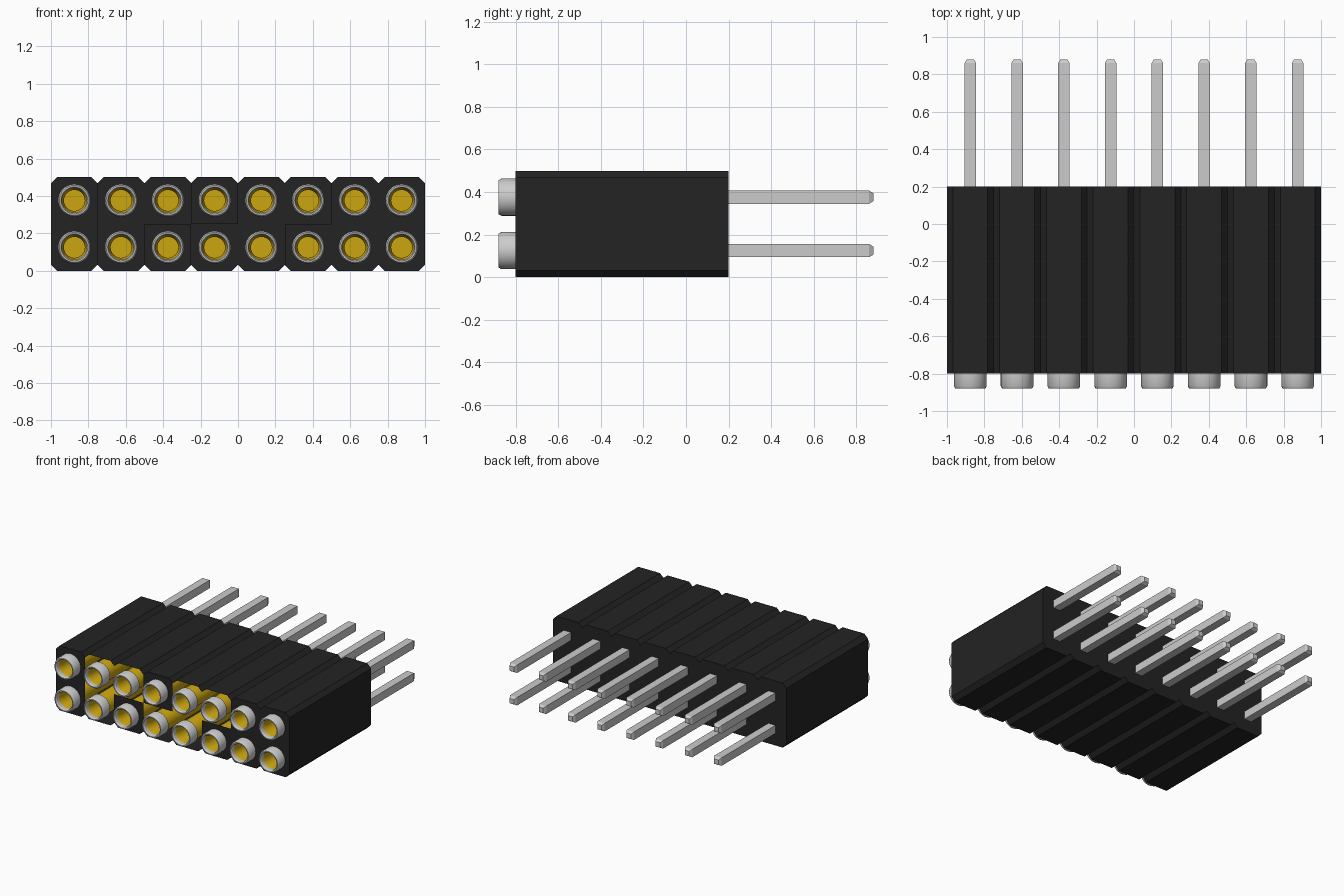
import bpy, bmesh, math
from mathutils import Matrix

cube = bpy.data.objects.get("Cube")
if cube:
    bpy.data.objects.remove(cube, do_unlink=True)

COLS = 8
PITCH = 0.25
CH = 0.032                      # corner chamfer of each cell
FRONT, BACK = -0.80, 0.20       # housing ends
XS = [-0.875 + PITCH * i for i in range(COLS)]
ROWS = {"lower": 0.125, "upper": 0.376}
# cells whose front is open, showing the barrels inside
OPEN = {(1, "upper"), (1, "lower"), (2, "upper"), (3, "lower"),
        (4, "lower"), (4, "upper"), (5, "upper")}


def material(name, rgb, rough=0.5):
    m = bpy.data.materials.new(name)
    m.use_nodes = True
    m.diffuse_color = (*rgb, 1)
    b = m.node_tree.nodes["Principled BSDF"]
    b.inputs["Base Color"].default_value = (*rgb, 1)
    b.inputs["Roughness"].default_value = rough
    return m


BLACK = material("black plastic", (0.017, 0.017, 0.017))
SILVER = material("silver metal", (0.60, 0.60, 0.60))
GOLD = material("gold contact", (0.60, 0.38, 0.005))


def finish(name, bm, mat, smooth=False):
    me = bpy.data.meshes.new(name)
    bm.to_mesh(me)
    bm.free()
    me.materials.append(mat)
    ob = bpy.data.objects.new(name, me)
    bpy.context.collection.objects.link(ob)
    if smooth:
        bpy.ops.object.select_all(action='DESELECT')
        ob.select_set(True)
        bpy.context.view_layer.objects.active = ob
        bpy.ops.object.shade_smooth_by_angle(angle=math.radians(30))
    return ob


def lathe(name, profile, x, z, mat, closed=False, n=32):
    """Revolve (radius, y) points about an axis along y through (x, z)."""
    bm = bmesh.new()
    rings = []
    for r, y in profile:
        if r == 0:
            rings.append([bm.verts.new((x, y, z))] * n)
        else:
            rings.append([bm.verts.new((x + r * math.cos(a), y, z + r * math.sin(a)))
                          for a in (2 * math.pi * k / n for k in range(n))])
    pairs = list(zip(rings, rings[1:]))
    if closed:
        pairs.append((rings[-1], rings[0]))
    for p, q in pairs:
        for k in range(n):
            j = (k + 1) % n
            corners = list(dict.fromkeys([p[k], p[j], q[j], q[k]]))
            bm.faces.new(corners)
    bmesh.ops.recalc_face_normals(bm, faces=bm.faces)
    return finish(name, bm, mat, True)


def cell_outline(x, row):
    """Half of a column, chamfered at its outer corners only."""
    l, r = x - PITCH / 2, x + PITCH / 2
    pts = [(l, 0.25), (l, CH), (l + CH, 0), (r - CH, 0), (r, CH), (r, 0.25)]
    if row == "upper":
        pts = [(a, 0.5 - b) for a, b in reversed(pts)]
    return pts


# Housing: hollow shell with a solid back and pierced front cells
bm = bmesh.new()
bottom = []
for x in XS:
    pts = cell_outline(x, "lower")[1:5]
    bottom += pts if not bottom else pts[1:]
outline = bottom + [(a, 0.5 - b) for a, b in reversed(bottom)]
front = [bm.verts.new((a, FRONT, b)) for a, b in outline]
back = [bm.verts.new((a, BACK, b)) for a, b in outline]
for k in range(len(outline)):
    j = (k + 1) % len(outline)
    bm.faces.new((front[k], front[j], back[j], back[k]))
bm.faces.new(back[::-1])
bmesh.ops.recalc_face_normals(bm, faces=bm.faces)
for f in bm.faces:              # keep the open shell facing outwards
    if f.normal.y > 0.9:
        break
else:
    bmesh.ops.reverse_faces(bm, faces=bm.faces)
finish("housing_shell", bm, BLACK)

# Front plates with a round hole for each socket
for i, x in enumerate(XS):
    for row, z in ROWS.items():
        if (i, row) in OPEN:
            continue
        bm = bmesh.new()
        ring = [(x + 0.078 * math.cos(a), z + 0.078 * math.sin(a))
                for a in (2 * math.pi * k / 32 for k in range(32))]
        edges = []
        for loop in (cell_outline(x, row), ring):
            vs = [bm.verts.new((a, FRONT, b)) for a, b in loop]
            edges += [bm.edges.new((vs[k], vs[(k + 1) % len(vs)])) for k in range(len(vs))]
        bmesh.ops.triangle_fill(bm, use_beauty=True, edges=edges, normal=(0, -1, 0))
        for f in bm.faces:
            f.normal_update()
            if f.normal.y > 0:
                f.normal_flip()
        finish(f"front_plate_{row}_{i + 1}", bm, BLACK)

# Sockets and pins
COLLAR = [(0.0875, -0.795), (0.0875, -0.866), (0.080, -0.88), (0.072, -0.88),
          (0.066, -0.87), (0.066, -0.795)]
BARREL = [(0, 0.10), (0.076, 0.10), (0.076, -0.80), (0.066, -0.845),
          (0.056, -0.81), (0.056, -0.45), (0, -0.45)]
for i, x in enumerate(XS):
    for row, z in ROWS.items():
        lathe(f"socket_collar_{row}_{i + 1}", COLLAR, x, z, SILVER, closed=True)
        lathe(f"socket_barrel_{row}_{i + 1}", BARREL, x, z, GOLD)

        # square pin with a tapered tip
        bm = bmesh.new()
        size = 0.062
        y0, y1 = 0.10, 0.86
        bmesh.ops.create_cube(bm, size=1, matrix=Matrix.Translation((x, (y0 + y1) / 2, z))
                              @ Matrix.Diagonal((size, y1 - y0, size, 1)))
        tip = max(bm.faces, key=lambda f: f.calc_center_median().y)
        new = bmesh.ops.extrude_discrete_faces(bm, faces=[tip])["faces"][0]
        edge_loop = [v for v in bm.verts if v.co.y > y1 - 0.001 and v not in new.verts]
        for v in new.verts:
            v.co = (x + (v.co.x - x) * 0.6, 0.88, z + (v.co.z - z) * 0.6)
        bmesh.ops.bridge_loops(bm, edges=list(new.edges) + [
            e for e in bm.edges if all(v in edge_loop for v in e.verts)])
        bmesh.ops.recalc_face_normals(bm, faces=bm.faces)
        finish(f"pin_{row}_{i + 1}", bm, SILVER)
